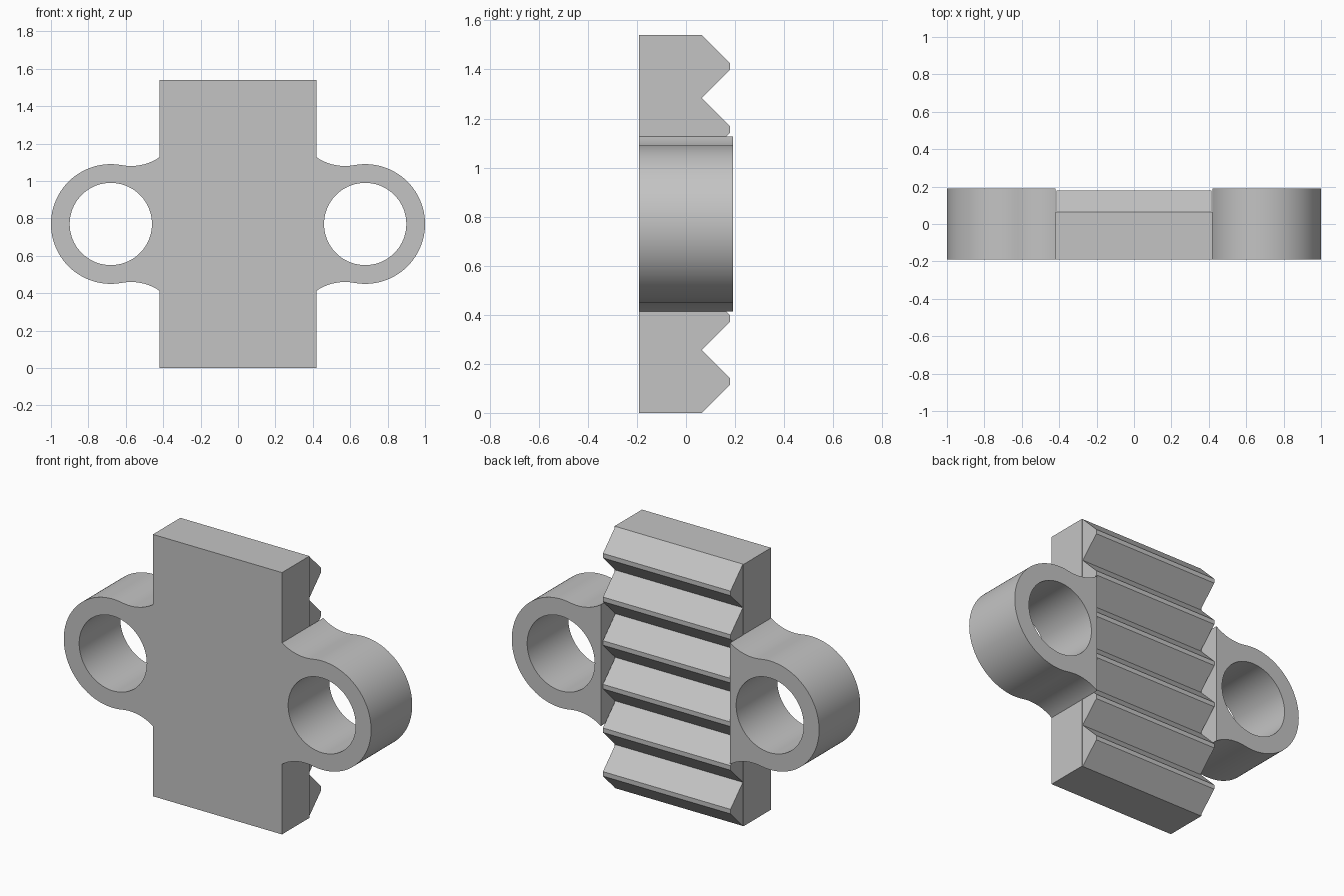
import bpy, bmesh, math

cube = bpy.data.objects.get("Cube")
if cube:
    bpy.data.objects.remove(cube, do_unlink=True)

HEIGHT, DEPTH = 1.54, 0.191
MID = HEIGHT / 2
BODY_X, TOOTH_X = 0.42, 0.415
ROOT_Y, TOOTH_H, TEETH = 0.064, 0.115, 6

grey = bpy.data.materials.new("plain grey")
grey.use_nodes = True
colour = (0.55, 0.55, 0.55, 1)
grey.diffuse_color = colour
grey.node_tree.nodes["Principled BSDF"].inputs["Base Color"].default_value = colour


def finish(name, bm):
    """Turn a bmesh into a named object."""
    bmesh.ops.recalc_face_normals(bm, faces=bm.faces)
    mesh = bpy.data.meshes.new(name)
    bm.to_mesh(mesh)
    bm.free()
    mesh.materials.append(grey)
    obj = bpy.data.objects.new(name, mesh)
    bpy.context.collection.objects.link(obj)
    return obj


def prism(name, profile, half_width):
    """Extrude a (y, z) profile along x."""
    bm = bmesh.new()
    face = bm.faces.new([bm.verts.new((-half_width, y, z)) for y, z in profile])
    result = bmesh.ops.extrude_face_region(bm, geom=[face])
    moved = [v for v in result["geom"] if isinstance(v, bmesh.types.BMVert)]
    bmesh.ops.translate(bm, verts=moved, vec=(2 * half_width, 0, 0))
    return finish(name, bm)


def arc(cx, cy, r, start, end, steps):
    return [(cx + r * math.cos(start + (end - start) * i / steps),
             cy + r * math.sin(start + (end - start) * i / steps))
            for i in range(steps + 1)]


# Flat body plate
prism("body_plate", [(-DEPTH, 0), (ROOT_Y, 0), (ROOT_Y, HEIGHT), (-DEPTH, HEIGHT)], BODY_X)

# Rack teeth on the back, slightly narrower than the plate
pitch = HEIGHT / TEETH
profile = [(0, 0)]
for i in range(TEETH):
    z = i * pitch
    profile += [(ROOT_Y, z), (ROOT_Y + TOOTH_H, z + TOOTH_H),
                (ROOT_Y + TOOTH_H, z + pitch - TOOTH_H)]
profile += [(ROOT_Y, HEIGHT), (0, HEIGHT)]
prism("rack_teeth", profile, TOOTH_X)

# Ear outline: ring blended into the plate by concave fillets
RING_X, RING_R, HOLE_R = 0.68, 0.32, 0.22
FILLET_R, FILLET_H = 0.27, 0.58
dx = math.sqrt((RING_R + FILLET_R) ** 2 - FILLET_H ** 2)
fillet_x = RING_X - dx
wall = math.pi + math.acos((fillet_x - BODY_X) / FILLET_R)
tangent = math.atan2(-FILLET_H, dx) + 2 * math.pi
top = arc(fillet_x, FILLET_H, FILLET_R, wall, tangent, 16)
sweep = math.atan2(FILLET_H, -dx)
ring = arc(RING_X, 0, RING_R, sweep, -sweep, 72)
bottom = [(x, -z) for x, z in reversed(top)]
outline = top + ring[1:-1] + bottom
hole = arc(RING_X, 0, HOLE_R, 0, 2 * math.pi, 72)[:-1]


def ear(name, side):
    bm = bmesh.new()
    edges = []
    for loop in (outline, hole):
        verts = [bm.verts.new((side * x, -DEPTH, MID + z)) for x, z in loop]
        edges += [bm.edges.new((verts[i - 1], verts[i])) for i in range(len(verts))]
    bmesh.ops.triangle_fill(bm, edges=edges, use_beauty=True, normal=(0, -1, 0))
    result = bmesh.ops.extrude_face_region(bm, geom=bm.faces[:])
    moved = [v for v in result["geom"] if isinstance(v, bmesh.types.BMVert)]
    bmesh.ops.translate(bm, verts=moved, vec=(0, 2 * DEPTH, 0))
    obj = finish(name, bm)
    bpy.ops.object.select_all(action="DESELECT")
    obj.select_set(True)
    bpy.context.view_layer.objects.active = obj
    bpy.ops.object.shade_smooth_by_angle(angle=math.radians(30))


ear("left_ear", 1)
ear("right_ear", -1)
